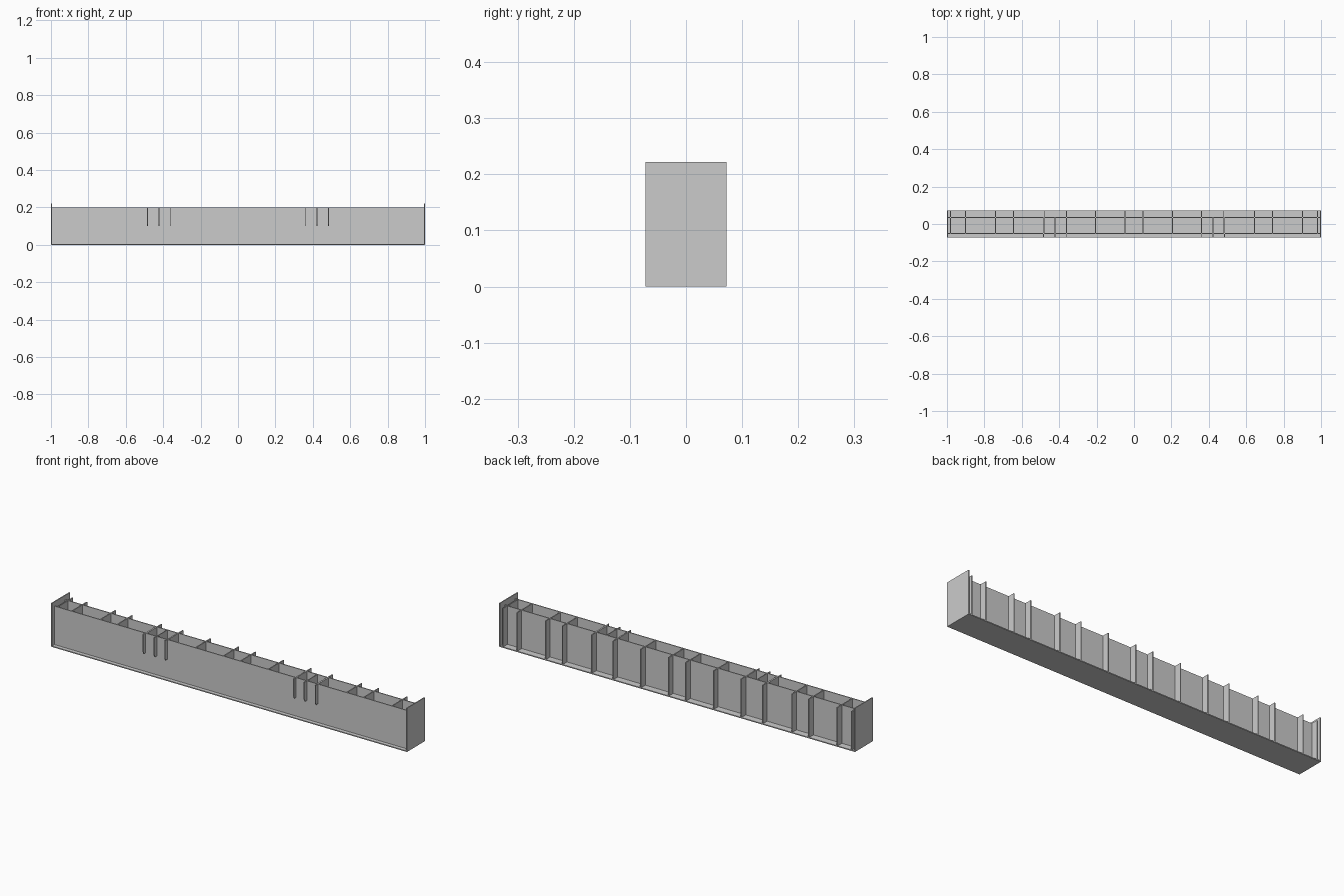
import bpy

if "Cube" in bpy.data.objects:
    bpy.data.objects.remove(bpy.data.objects["Cube"])

L, D = 1.0, 0.072        # half length, half depth
H, H_END = 0.2, 0.222    # wall height, end plate height
T = 0.005                # sheet thickness
FRONT_Y, BACK_Y = -0.05, 0.035


def prism(name, x0, x1, profile):
    """Extrude a (y, z) profile from x0 to x1."""
    n = len(profile)
    verts = [(x, y, z) for x in (x0, x1) for y, z in profile]
    faces = [tuple(range(n))[::-1], tuple(range(n, 2 * n))]
    faces += [(i, (i + 1) % n, n + (i + 1) % n, n + i) for i in range(n)]
    mesh = bpy.data.meshes.new(name)
    mesh.from_pydata(verts, [], faces)
    mesh.update()
    ob = bpy.data.objects.new(name, mesh)
    bpy.context.collection.objects.link(ob)
    return ob


def box(name, x0, x1, y0, y1, z0, z1):
    return prism(name, x0, x1, [(y0, z0), (y1, z0), (y1, z1), (y0, z1)])


# Bottom flange and the two long webs
box("bottom_plate", -L, L, -D, D, 0, T)
box("front_wall", -L, L, FRONT_Y - T / 2, FRONT_Y + T / 2, T, H)
box("back_wall", -L, L, BACK_Y - T / 2, BACK_Y + T / 2, T, H)

# Front bracket outline, with a cut lower corner
bracket = [(-D, H), (-D, 0.112), (-0.066, 0.1), (BACK_Y, 0.1), (BACK_Y, H)]

for s in (-1, 1):
    # Tall end plates
    e = s * (L - T / 2)
    box("end_plate", e - T / 2, e + T / 2, -D, D, 0, H_END)
    # Cross ribs through both webs, out to the back edge
    for x in (0.98, 0.90, 0.74, 0.645, 0.48, 0.36, 0.205, 0.048):
        box("cross_rib", s * x - T / 2, s * x + T / 2, FRONT_Y, D, T, H)
    # Three short brackets on the front
    for x in (0.484, 0.422, 0.362):
        prism("front_bracket", s * x - 0.002, s * x + 0.002, bracket)
